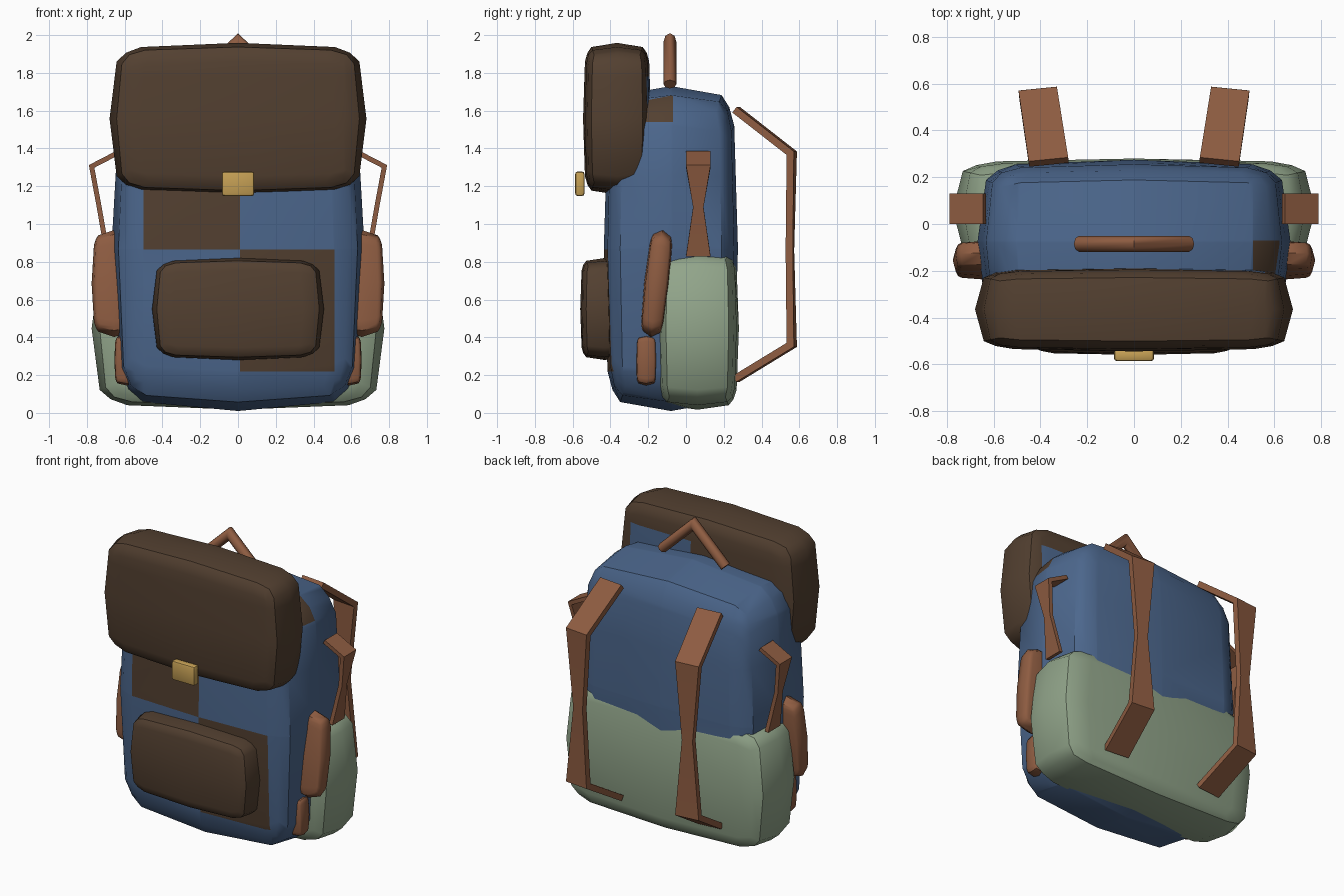
import bpy, bmesh, math
from mathutils import Vector, Matrix

if "Cube" in bpy.data.objects:
    bpy.data.objects.remove(bpy.data.objects["Cube"])


def material(name, rgb):
    m = bpy.data.materials.new(name)
    m.diffuse_color = (*rgb, 1)
    m.use_nodes = True
    m.node_tree.nodes["Principled BSDF"].inputs["Base Color"].default_value = m.diffuse_color
    return m


BLUE = material("blue canvas", (0.072, 0.135, 0.265))
DARK = material("dark brown leather", (0.086, 0.051, 0.030))
TAN = material("tan strap leather", (0.27, 0.107, 0.053))
GREEN = material("sage green canvas", (0.285, 0.375, 0.255))
GOLD = material("brass", (0.56, 0.35, 0.09))


def finish(name, bm, mats, angle=40):
    bmesh.ops.recalc_face_normals(bm, faces=bm.faces[:])
    me = bpy.data.meshes.new(name)
    bm.to_mesh(me)
    bm.free()
    for m in mats:
        me.materials.append(m)
    ob = bpy.data.objects.new(name, me)
    bpy.context.collection.objects.link(ob)
    bpy.ops.object.select_all(action='DESELECT')
    ob.select_set(True)
    bpy.context.view_layer.objects.active = ob
    bpy.ops.object.shade_smooth_by_angle(angle=math.radians(angle))
    return ob


def soft_box(center, half, tilt=0.0, power=5):
    """Stuffed box: a gridded cube pulled onto a rounded, bulging form."""
    bm = bmesh.new()
    bmesh.ops.create_cube(bm, size=2)
    bmesh.ops.subdivide_edges(bm, edges=bm.edges[:], cuts=3, use_grid_fill=True)
    rot = Matrix.Rotation(tilt, 3, 'X')
    for v in bm.verts:
        p = [c * 1.6 if abs(c) < 0.75 else c for c in v.co]
        n = sum(abs(c) ** power for c in p) ** (1 / power)
        v.co = rot @ Vector([c / n * h for c, h in zip(p, half)]) + Vector(center)
    bm.normal_update()
    return bm


def cut(bm, axis, values):
    """Add straight edge lines across a mesh so that patches can be coloured."""
    for val in values:
        co, no = Vector(), Vector()
        co[axis], no[axis] = val, 1
        bmesh.ops.bisect_plane(bm, geom=bm.verts[:] + bm.edges[:] + bm.faces[:],
                               plane_co=co, plane_no=no)
    bm.normal_update()


def strap(name, path, widths, thick, across, mat):
    """Flat band swept along a path with a mitred four-sided section."""
    bm = bmesh.new()
    pts = [Vector(p) for p in path]
    side = Vector(across).normalized()
    rings = []
    for i, p in enumerate(pts):
        a = (p - pts[i - 1]).normalized() if i else None
        b = (pts[i + 1] - p).normalized() if i < len(pts) - 1 else None
        t = ((a or b) + (b or a)).normalized()
        nrm = t.cross(side).normalized()
        miter = 1 / max(0.6, t.dot(a or b))
        w, h = side * widths[i] / 2, nrm * thick / 2 * miter
        rings.append([bm.verts.new(p + q) for q in (w + h, h - w, -w - h, w - h)])
    for r0, r1 in zip(rings, rings[1:]):
        for k in range(4):
            bm.faces.new((r0[k], r0[(k + 1) % 4], r1[(k + 1) % 4], r1[k]))
    bm.faces.new(rings[0])
    bm.faces.new(rings[-1])
    return finish(name, bm, [mat], 25)


# Main bag with dark leather patches on the front and one top corner
bm = soft_box((0, -0.08, 0.87), (0.67, 0.355, 0.86))
cut(bm, 0, (-0.5, 0.01, 0.51))
cut(bm, 1, (-0.07,))
cut(bm, 2, (0.22, 0.865, 1.25, 1.54))
for f in bm.faces:
    c, n = f.calc_center_median(), f.normal
    upper = -0.5 < c.x < 0.01 and 0.865 < c.z < 1.25
    lower = 0.01 < c.x < 0.51 and 0.22 < c.z < 0.865
    corner = c.x > 0.51 and c.y < -0.07 and c.z > 1.54
    f.material_index = int((n.y < -0.5 and (upper or lower)) or corner)
finish("main_bag", bm, [BLUE, DARK])

# Top flap, with a blue lining patch on its back
bm = soft_box((0, -0.365, 1.557), (0.68, 0.18, 0.402))
cut(bm, 0, (0.1, 0.56))
cut(bm, 2, (1.78,))
for f in bm.faces:
    c = f.calc_center_median()
    f.material_index = int(f.normal.y > 0.6 and 0.1 < c.x < 0.56 and c.z < 1.78)
finish("top_flap", bm, [DARK, BLUE])

# Lower wrap pouch and front pocket
finish("lower_pouch", soft_box((0, 0.06, 0.447), (0.775, 0.22, 0.43)), [GREEN])
finish("front_pocket", soft_box((0, -0.43, 0.55), (0.455, 0.13, 0.27)), [DARK])

# Brass clasp
bm = bmesh.new()
bmesh.ops.create_cube(bm, size=1)
for v in bm.verts:
    v.co = Vector((v.co.x * 0.172, v.co.y * 0.05 - 0.562, v.co.z * 0.13 + 1.213))
bmesh.ops.bevel(bm, geom=bm.edges[:], offset=0.014, segments=2, profile=0.5,
                affect='EDGES')
finish("clasp", bm, [GOLD])

# Carry handle: a bent round rod
bm = bmesh.new()
rings = []
for x, z in ((-0.235, 1.74), (0, 1.965), (0.235, 1.74)):
    lean = Vector((-math.copysign(0.7, -x), 0, 0.7)) if x else Vector((0, 0, 1.4))
    ring = []
    for k in range(8):
        a = math.tau * k / 8
        ring.append(bm.verts.new(Vector((x, -0.085, z)) + lean * 0.032 * math.cos(a)
                                 + Vector((0, 0.034 * math.sin(a), 0))))
    rings.append(ring)
for r0, r1 in zip(rings, rings[1:]):
    for k in range(8):
        bm.faces.new((r0[k], r0[(k + 1) % 8], r1[(k + 1) % 8], r1[k]))
bm.faces.new(rings[0])
bm.faces.new(rings[-1])
finish("carry_handle", bm, [TAN], 50)

for s, label in ((1, "right"), (-1, "left")):
    # Shoulder straps, pinched in the middle
    strap(label + "_shoulder_strap",
          [(s * 0.365, 0.265, 1.605), (s * 0.41, 0.56, 1.375), (s * 0.405, 0.55, 0.86),
           (s * 0.41, 0.56, 0.36), (s * 0.365, 0.265, 0.18)],
          (0.17, 0.165, 0.075, 0.165, 0.17), 0.038, (1, -0.1 * s, 0), TAN)
    # Side compression straps
    strap(label + "_side_strap",
          [(s * 0.64, 0.065, 1.375), (s * 0.775, 0.065, 1.305),
           (s * 0.735, 0.065, 1.09), (s * 0.69, 0.065, 0.83)],
          (0.13, 0.13, 0.055, 0.13), 0.026, (0, 1, 0), TAN)
    # Side pouches, the long upper one leaning back
    finish(label + "_side_roll",
           soft_box((s * 0.655, -0.155, 0.685), (0.12, 0.066, 0.285), -0.11, 3.5), [TAN])
    finish(label + "_side_tab",
           soft_box((s * 0.59, -0.21, 0.28), (0.065, 0.055, 0.135), 0, 4), [TAN])
